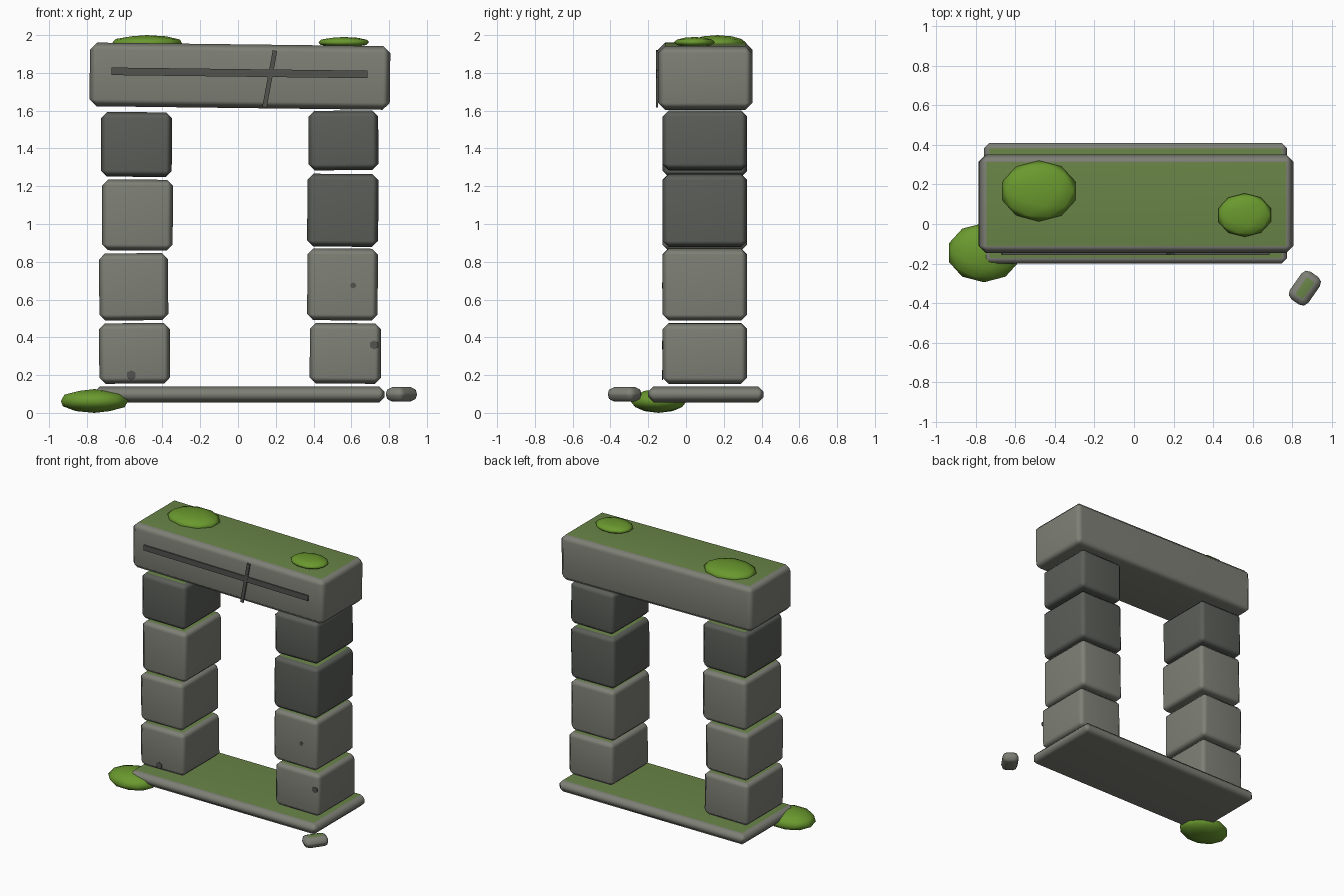
import bpy, bmesh, math
from mathutils import Matrix, Vector

if "Cube" in bpy.data.objects:
    bpy.data.objects.remove(bpy.data.objects["Cube"])


def material(name, rgb):
    m = bpy.data.materials.new(name)
    lin = [((c / 255 + 0.055) / 1.055) ** 2.4 for c in rgb]
    m.diffuse_color = (*lin, 1)
    m.use_nodes = True
    m.node_tree.nodes["Principled BSDF"].inputs["Base Color"].default_value = m.diffuse_color
    return m


STONE = material("light stone", (126, 128, 118))
DARK = material("dark stone", (91, 94, 88))
CRACK = material("crack grey", (82, 84, 78))
MOSS = material("moss film", (105, 132, 71))
BUSH = material("moss clump", (106, 153, 46))


def finish(name, bm, mats, loc, rot=(0, 0, 0), smooth=True):
    me = bpy.data.meshes.new(name)
    bm.to_mesh(me)
    bm.free()
    for m in mats:
        me.materials.append(m)
    for p in me.polygons:
        p.use_smooth = smooth
    ob = bpy.data.objects.new(name, me)
    ob.location = loc
    ob.rotation_euler = [math.radians(a) for a in rot]
    bpy.context.collection.objects.link(ob)
    return ob


def stone(name, lo, hi, mat, bevel=0.032, rot=(0, 0, 0), segments=1):
    """Chamfered block with a mossy top face."""
    lo, hi = Vector(lo), Vector(hi)
    bm = bmesh.new()
    bmesh.ops.create_cube(bm, size=1, matrix=Matrix.Diagonal((*(hi - lo), 1)))
    bmesh.ops.bevel(bm, geom=bm.edges[:], offset=bevel, segments=segments,
                    profile=0.5, affect='EDGES')
    bm.normal_update()
    for f in bm.faces:
        f.material_index = 1 if f.normal.z > 0.95 else 0
    ob = finish(name, bm, (mat, MOSS), (lo + hi) / 2, rot)
    ob.modifiers.new("flat faces", 'WEIGHTED_NORMAL')
    return ob


def clump(name, loc, radii):
    bm = bmesh.new()
    bmesh.ops.create_icosphere(bm, subdivisions=2, radius=1,
                               matrix=Matrix.Diagonal((*radii, 1)))
    finish(name, bm, (BUSH,), loc)


def plate(name, loc, size, tilt):
    bm = bmesh.new()
    bmesh.ops.create_cube(bm, size=1, matrix=Matrix.Diagonal((*size, 1)))
    finish(name, bm, (CRACK,), loc, (0, tilt, 0), False)


# threshold slab
stone("base_slab", (-0.76, -0.20, 0.055), (0.775, 0.41, 0.14), STONE, 0.028)

# pillar blocks: x0, x1, z0, z1, colour, tilt
pillars = {
    "left": [(-0.735, -0.36, 0.155, 0.475, STONE, -0.4),
             (-0.735, -0.37, 0.49, 0.845, STONE, -0.5),
             (-0.72, -0.345, 0.86, 1.235, STONE, 0.4),
             (-0.725, -0.35, 1.25, 1.592, DARK, 0.4)],
    "right": [(0.38, 0.757, 0.155, 0.475, STONE, 0.4),
              (0.367, 0.74, 0.49, 0.87, STONE, 0.4),
              (0.367, 0.743, 0.88, 1.265, DARK, 0.5),
              (0.373, 0.743, 1.285, 1.60, DARK, -0.5)],
}
for side, blocks in pillars.items():
    for i, (x0, x1, z0, z1, mat, tilt) in enumerate(blocks, 1):
        stone(f"{side}_pillar_block_{i}", (x0, -0.124, z0), (x1, 0.324, z1),
              mat, rot=(0, tilt, 0))

# lintel and its carved cracks
stone("lintel", (-0.785, -0.148, 1.614), (0.805, 0.352, 1.951), STONE, 0.037,
      rot=(0, 0.7, 0))
plate("long_crack", (0.008, -0.152, 1.80), (1.355, 0.009, 0.04), 0.7)
plate("cross_crack", (0.168, -0.153, 1.768), (0.024, 0.009, 0.305), 10.5)

# chips on the pillar fronts
for i, (x, z, r) in enumerate([(-0.565, 0.20, 0.026), (0.72, 0.36, 0.024),
                               (0.61, 0.675, 0.016)], 1):
    bm = bmesh.new()
    bmesh.ops.create_cone(bm, cap_ends=True, segments=6, radius1=r, radius2=r,
                          depth=0.006)
    finish(f"chip_{i}", bm, (CRACK,), (x, -0.124, z), (90, 0, 0), False)

# moss clumps
clump("ground_moss", (-0.76, -0.145, 0.063), (0.187, 0.15, 0.063))
clump("large_top_moss", (-0.482, 0.167, 1.957), (0.195, 0.154, 0.043))
clump("small_top_moss", (0.56, 0.045, 1.962), (0.14, 0.11, 0.028))

# loose pebble
stone("pebble", (0.78, -0.382, 0.06), (0.95, -0.268, 0.137), STONE, 0.034,
      rot=(0, 0, 55), segments=2)
